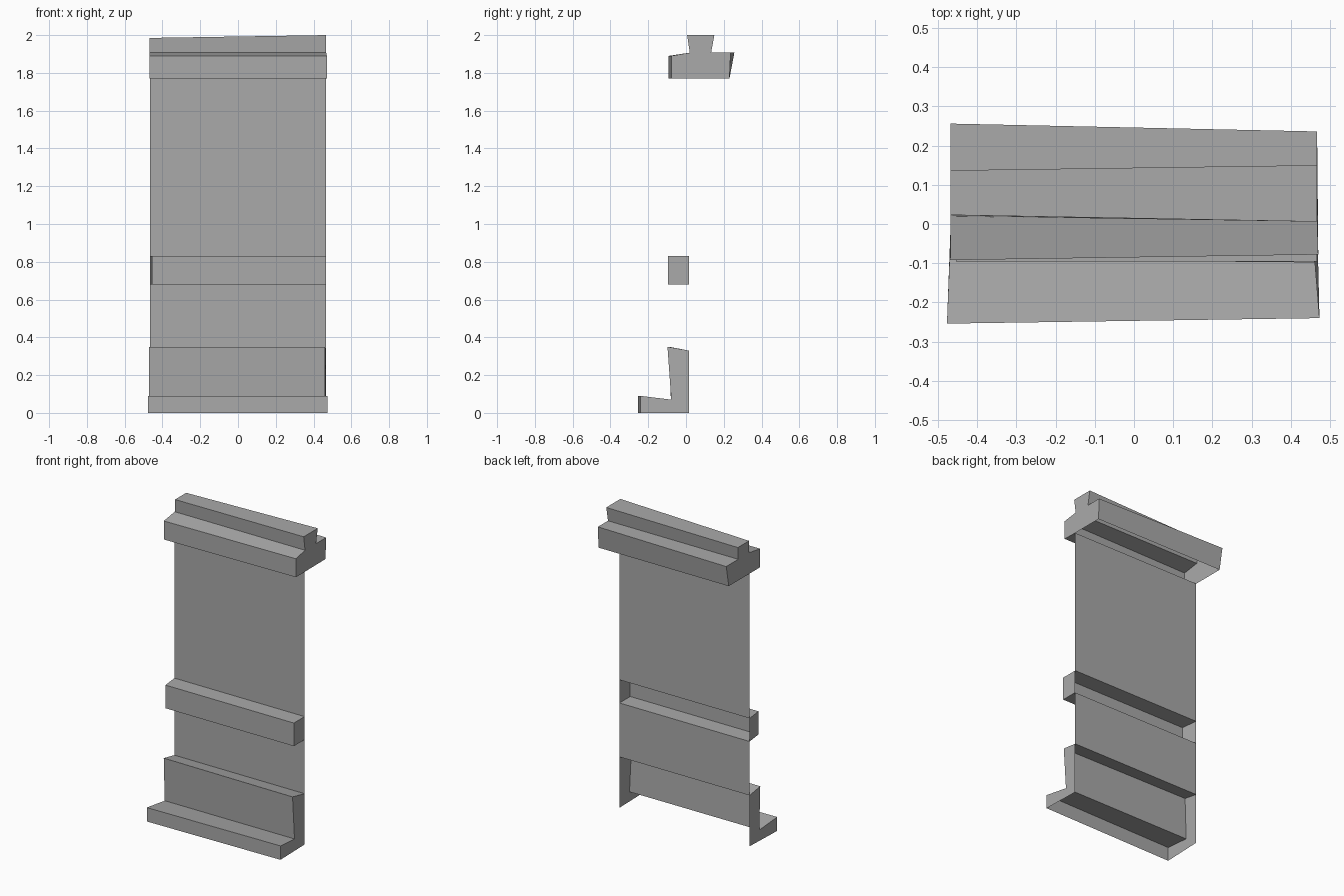
import bpy
import bmesh

cube = bpy.data.objects.get("Cube")
if cube:
    bpy.data.objects.remove(cube, do_unlink=True)

grey = bpy.data.materials.new("plain grey")
grey.use_nodes = True
colour = (0.4, 0.4, 0.4, 1)
grey.diffuse_color = colour
grey.node_tree.nodes["Principled BSDF"].inputs["Base Color"].default_value = colour

BACK = 0.015   # depth of the wall sheet
HALF = 0.467   # half width of the wall sheet


def moulding(name, low, high, strips, capped=True):
    """Join two (x, y, z) end profiles; only the first `strips` edges get faces."""
    bm = bmesh.new()
    a = [bm.verts.new(p) for p in low]
    b = [bm.verts.new(p) for p in high]
    for i in range(strips):
        bm.faces.new((a[i], a[i + 1], b[i + 1], b[i]))
    if capped:
        bm.faces.new(a[::-1])
        bm.faces.new(b)
    bmesh.ops.recalc_face_normals(bm, faces=bm.faces)
    # The shells face forward, away from their open backs
    front = min(bm.faces, key=lambda f: f.calc_center_median().y - abs(f.normal.y))
    if front.normal.y > 0:
        bmesh.ops.reverse_faces(bm, faces=bm.faces)
    mesh = bpy.data.meshes.new(name)
    bm.to_mesh(mesh)
    bm.free()
    mesh.materials.append(grey)
    obj = bpy.data.objects.new(name, mesh)
    bpy.context.collection.objects.link(obj)
    return obj


# Thin wall between the mouldings
for name, bottom, top in (("lower_wall", 0.33, 0.68), ("upper_wall", 0.83, 1.77)):
    ends = [[(x, BACK, top), (x, BACK, bottom)] for x in (-HALF, HALF)]
    moulding(name, *ends, strips=1, capped=False)

# Skirting with a projecting foot, open behind and below
moulding("skirting",
         [(-HALF, BACK, 0.33), (-0.47, -0.09, 0.35), (-0.47, -0.08, 0.07),
          (-0.477, -0.254, 0.09), (-0.477, -0.254, 0), (-HALF, BACK, 0)],
         [(HALF, BACK, 0.33), (0.46, -0.098, 0.35), (0.46, -0.078, 0.07),
          (0.473, -0.24, 0.09), (0.473, -0.24, 0), (HALF, BACK, 0)], strips=4)

# Middle rail, open behind
rail = [(BACK, 0.83), (-0.095, 0.83), (-0.095, 0.68), (BACK, 0.68)]
moulding("middle_rail",
         [(-HALF if y > 0 else -0.454, y, z) for y, z in rail],
         [(HALF, y, z) for y, z in rail], strips=3)

# Coping with a raised ridge, open underneath behind the wall
coping_low = [(BACK, 1.77), (-0.092, 1.77), (-0.092, 1.89), (0.02, 1.907), (0.023, 1.985),
              (0.137, 1.985), (0.133, 1.907), (0.256, 1.907), (0.23, 1.77)]
coping_high = [(BACK, 1.77), (-0.078, 1.77), (-0.078, 1.89), (0.02, 1.907), (0.006, 2.0),
               (0.15, 2.0), (0.133, 1.907), (0.236, 1.907), (0.23, 1.77)]
moulding("coping",
         [(-0.468, y, z) for y, z in coping_low],
         [(0.47 if y < 0 else HALF, y, z) for y, z in coping_high], strips=8)
